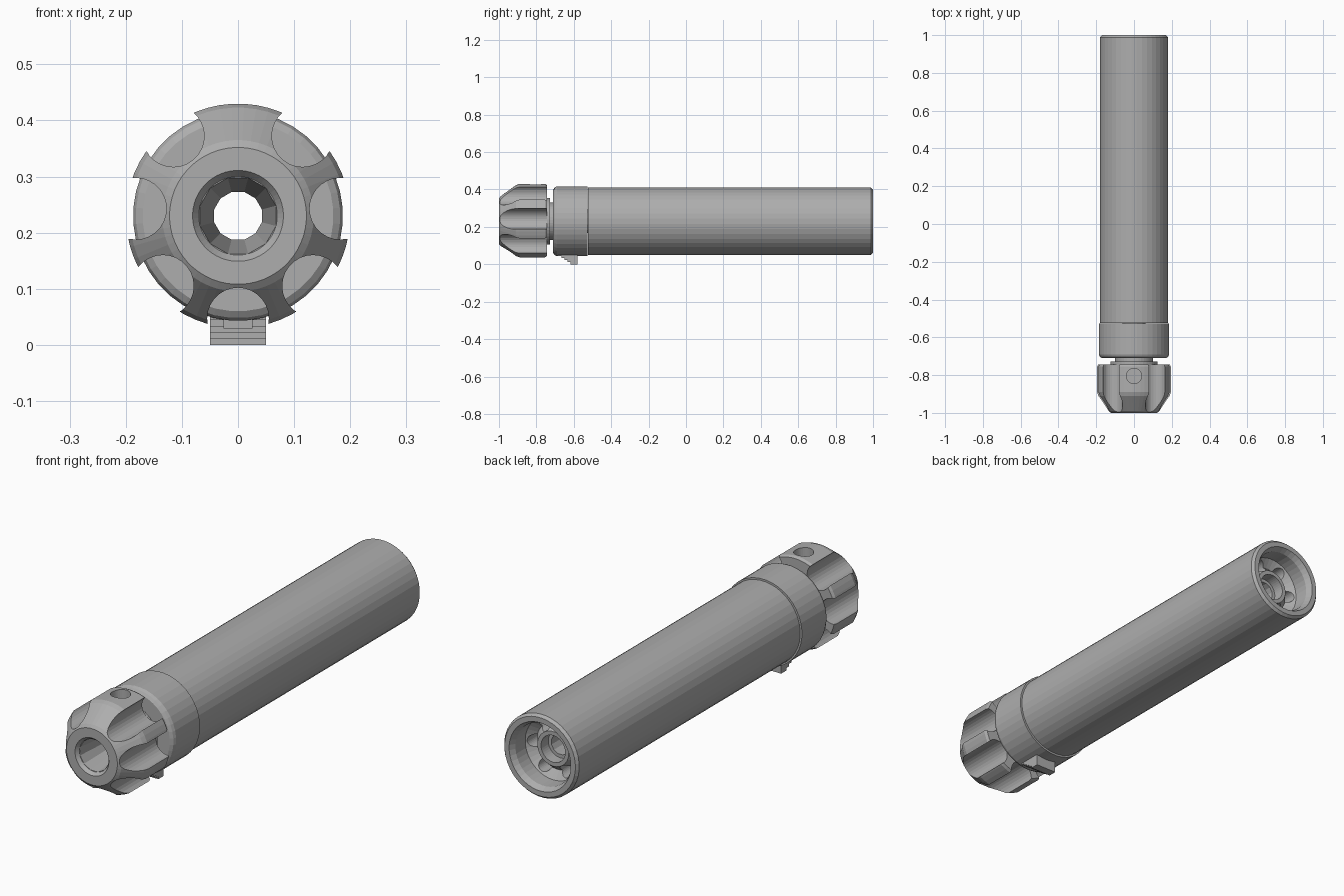
import bpy, bmesh, math
from mathutils import Matrix, Vector

if "Cube" in bpy.data.objects:
    bpy.data.objects.remove(bpy.data.objects["Cube"], do_unlink=True)

AXIS = 0.23  # height of the long axis

metal = bpy.data.materials.new("grey_metal")
metal.use_nodes = True
GREY = (0.42, 0.42, 0.42, 1)
metal.diffuse_color = GREY
for node in metal.node_tree.nodes:
    if node.type == 'BSDF_PRINCIPLED':
        node.inputs["Base Color"].default_value = GREY


def finish(name, bm):
    bmesh.ops.recalc_face_normals(bm, faces=bm.faces)
    mesh = bpy.data.meshes.new(name)
    bm.to_mesh(mesh)
    bm.free()
    mesh.materials.append(metal)
    obj = bpy.data.objects.new(name, mesh)
    bpy.context.collection.objects.link(obj)
    return obj


def lathe(name, profile, sides=40):
    """Revolve a closed (y, radius) profile around the long axis."""
    bm = bmesh.new()
    rings = []
    for i in range(sides):
        a = 2 * math.pi * (i + 0.5) / sides
        rings.append([bm.verts.new((r * math.cos(a), y, AXIS + r * math.sin(a)))
                      for y, r in profile])
    n = len(profile)
    for i in range(sides):
        p, q = rings[i], rings[(i + 1) % sides]
        for j in range(n):
            k = (j + 1) % n
            bm.faces.new((p[j], p[k], q[k], q[j]))
    return finish(name, bm)


def add_cylinder(bm, centre, radius, depth, along_y=True):
    turn = Matrix.Rotation(math.pi / 2, 4, 'X') if along_y else Matrix()
    bmesh.ops.create_cone(bm, cap_ends=True, segments=28, radius1=radius,
                          radius2=radius, depth=depth,
                          matrix=Matrix.Translation(centre) @ turn)


def flutes(bm, angles, distance, radius, y, depth):
    for deg in angles:
        a = math.radians(deg)
        add_cylinder(bm, Vector((distance * math.cos(a), y, AXIS + distance * math.sin(a))),
                     radius, depth)


def cut(obj, bm):
    """Subtract the cutter geometry and drop the cutter."""
    cutter = finish("cutter", bm)
    cutter.hide_render = True
    mod = obj.modifiers.new("cut", 'BOOLEAN')
    mod.operation = 'DIFFERENCE'
    mod.solver = 'EXACT'
    mod.object = cutter
    bpy.context.view_layer.update()
    graph = bpy.context.evaluated_depsgraph_get()
    result = bpy.data.meshes.new_from_object(obj.evaluated_get(graph))
    obj.modifiers.clear()
    obj.data = result
    bpy.data.objects.remove(cutter, do_unlink=True)


# Main tube with a stepped, open rear
lathe("main_tube", [(-0.525, 0.06), (-0.525, 0.18), (0.988, 0.18), (1, 0.17),
                    (1, 0.148), (0.975, 0.135), (0.78, 0.135), (0.78, 0.06)])

# Collar with a rounded front edge
lathe("collar", [(-0.527, 0.06), (-0.527, 0.187), (-0.69, 0.187), (-0.702, 0.182),
                 (-0.71, 0.17), (-0.71, 0.06)])

# Neck and thin flange between collar and cap
lathe("neck", [(-0.70, 0.06), (-0.70, 0.1), (-0.76, 0.1), (-0.76, 0.06)])
lathe("neck_flange", [(-0.728, 0.09), (-0.728, 0.125), (-0.75, 0.125), (-0.75, 0.09)])

# Fluted front cap with a wide top lobe and a blind hole
cap = lathe("front_cap", [(-1, 0.081), (-1, 0.122), (-0.99, 0.135), (-0.91, 0.193),
                          (-0.89, 0.2), (-0.755, 0.2), (-0.743, 0.194),
                          (-0.743, 0.07), (-0.985, 0.07)], 56)
bm = bmesh.new()
flutes(bm, [-90 + 47 * k for k in range(-3, 4)], 0.183, 0.055, -0.87, 0.5)
add_cylinder(bm, Vector((0, -0.805, AXIS + 0.21)), 0.04, 0.13, along_y=False)
cut(cap, bm)

# Tapered bore running right through
lathe("bore", [(-0.984, 0.07), (-0.75, 0.044), (0.86, 0.044), (0.86, 0.064),
               (-0.75, 0.064), (-0.984, 0.073)], 12)

# Fluted mount inside the rear opening
mount = lathe("rear_mount", [(0.77, 0.058), (0.77, 0.137), (0.91, 0.137),
                             (0.88, 0.1), (0.91, 0.075), (0.91, 0.058)])
bm = bmesh.new()
flutes(bm, range(0, 360, 60), 0.102, 0.027, 0.9, 0.2)
cut(mount, bm)

# Serrated release latch below the collar
STEPS = 6
outline = [(-0.58, 0.09), (-0.70, 0.09)]
for s in range(STEPS):
    y = -0.70 + 0.1 * s / STEPS
    z = 0.055 * (1 - s / (STEPS - 1))
    outline += [(y, z), (y + 0.1 / STEPS, z)]
outline.append((-0.58, 0))
bm = bmesh.new()
face = bm.faces.new([bm.verts.new((-0.05, y, z)) for y, z in outline])
side = bmesh.ops.extrude_face_region(bm, geom=[face])
bmesh.ops.translate(bm, vec=(0.1, 0, 0),
                    verts=[v for v in side["geom"] if isinstance(v, bmesh.types.BMVert)])
latch = finish("release_latch", bm)
bm = bmesh.new()
bmesh.ops.create_cube(bm, size=1, matrix=Matrix.Translation((0, -0.68, 0.043))
                      @ Matrix.Diagonal((0.05, 0.08, 0.028, 1)))
cut(latch, bm)
